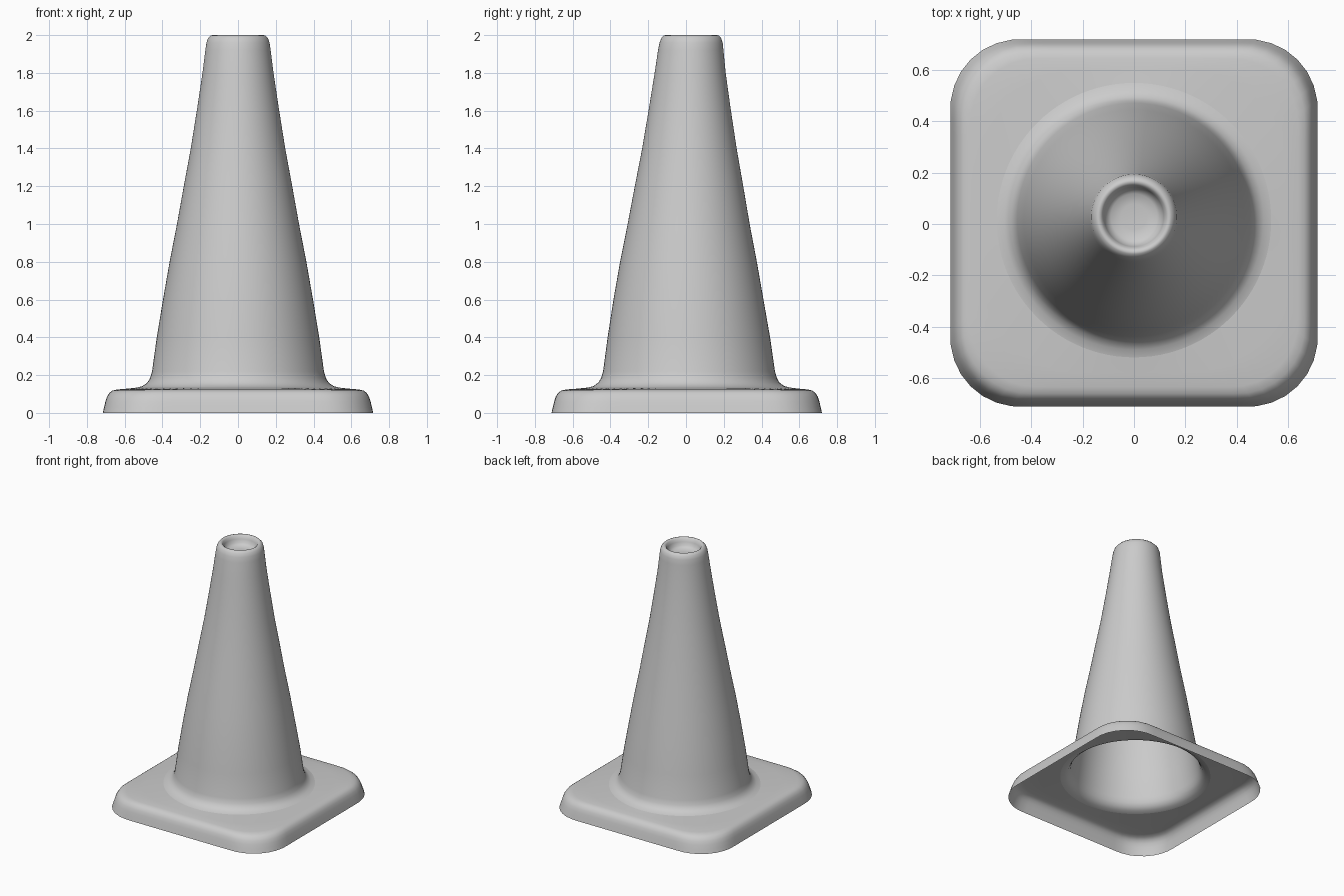
import bpy, bmesh, math

cube = bpy.data.objects.get("Cube")
if cube:
    bpy.data.objects.remove(cube, do_unlink=True)

SEGMENTS = 96

grey = bpy.data.materials.new("light grey")
grey.use_nodes = True
colour = (0.6, 0.6, 0.6, 1.0)
grey.diffuse_color = colour
grey.node_tree.nodes["Principled BSDF"].inputs["Base Color"].default_value = colour


def square_radius(a, half, corner):
    """Distance from the centre to a rounded square in direction a."""
    c, s = abs(math.cos(a)), abs(math.sin(a))
    c, s = max(c, s), min(c, s)
    k = half - corner
    if half * s / c <= k:
        return half / c
    b = k * (c + s)
    return b + math.sqrt(max(b * b - 2 * k * k + corner * corner, 0.0))


def loft(name, rings, cap=False):
    """Skin rings of (half width, corner radius, z, y centre), outside upwards."""
    bm = bmesh.new()
    loops = []
    for half, corner, z, cy in rings:
        loop = []
        for i in range(SEGMENTS):
            a = 2 * math.pi * i / SEGMENTS
            r = square_radius(a, half, corner)
            loop.append(bm.verts.new((r * math.cos(a), r * math.sin(a) + cy, z)))
        loops.append(loop)
    for low, high in zip(loops, loops[1:]):
        for i in range(SEGMENTS):
            j = (i + 1) % SEGMENTS
            bm.faces.new((low[i], low[j], high[j], high[i]))
    if cap:
        bm.faces.new(loops[-1])
    mesh = bpy.data.meshes.new(name)
    bm.to_mesh(mesh)
    bm.free()
    mesh.materials.append(grey)
    obj = bpy.data.objects.new(name, mesh)
    bpy.context.collection.objects.link(obj)
    bpy.ops.object.select_all(action='DESELECT')
    obj.select_set(True)
    bpy.context.view_layer.objects.active = obj
    bpy.ops.object.shade_smooth_by_angle(angle=math.radians(50))
    return obj


# Hollow cone with a flared foot, rolled lip and shallow closed dish: (radius, z, y centre)
cone_profile = [
    (0.535, 0.134, 0.015), (0.505, 0.142, 0.015), (0.48, 0.16, 0.015),
    (0.465, 0.185, 0.016), (0.455, 0.22, 0.016), (0.43, 0.40, 0.015),
    (0.397, 0.60, 0.013), (0.362, 0.80, 0.013), (0.323, 1.00, 0.014),
    (0.287, 1.20, 0.016), (0.25, 1.40, 0.018), (0.215, 1.62, 0.020),
    (0.188, 1.80, 0.022), (0.173, 1.92, 0.025), (0.167, 1.96, 0.027),
    (0.158, 1.985, 0.028), (0.145, 1.998, 0.028), (0.135, 2.0, 0.028),
    (0.124, 1.992, 0.028), (0.116, 1.97, 0.028), (0.108, 1.945, 0.028),
    (0.09, 1.93, 0.028), (0.05, 1.925, 0.028),
]
loft("cone_body", [(r, r, z, cy) for r, z, cy in cone_profile], cap=True)

# Hollow square base: skirt, rounded shoulder, flat top blending to the cone's foot
loft("base_flange", [
    (0.716, 0.27, 0.0, 0.004), (0.709, 0.27, 0.03, 0.004),
    (0.702, 0.27, 0.06, 0.004), (0.694, 0.27, 0.085, 0.004),
    (0.682, 0.265, 0.105, 0.004), (0.665, 0.26, 0.118, 0.004),
    (0.64, 0.26, 0.124, 0.005), (0.59, 0.38, 0.128, 0.01),
    (0.535, 0.535, 0.134, 0.015),
])
